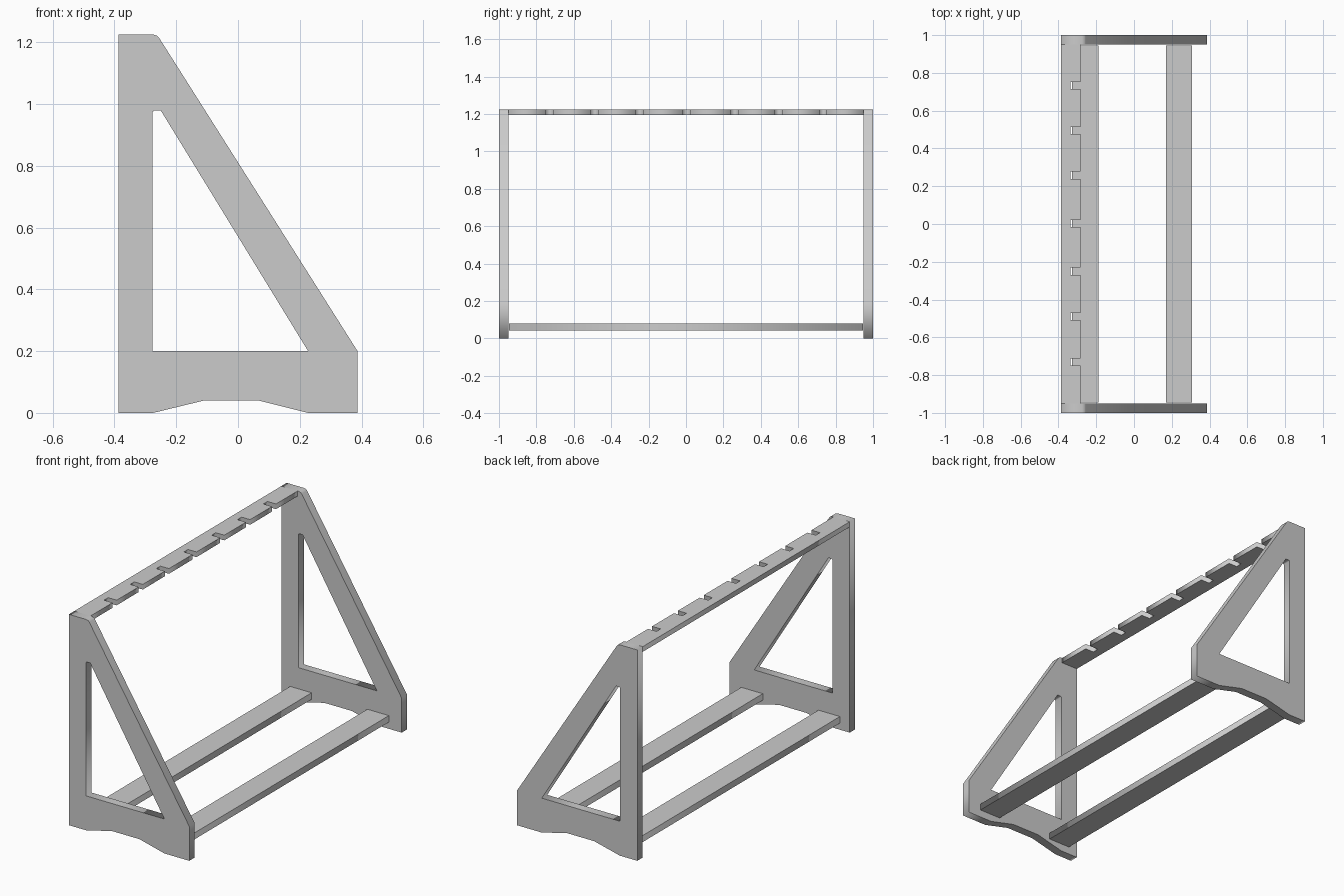
import bpy
from math import pi

if "Cube" in bpy.data.objects:
    bpy.data.objects.remove(bpy.data.objects["Cube"])


def plate(name, loops, thickness, location, upright=False):
    """Extrude closed outlines (later loops are holes) into a flat plate."""
    curve = bpy.data.curves.new(name, 'CURVE')
    curve.dimensions = '2D'
    curve.fill_mode = 'BOTH'
    curve.extrude = thickness / 2
    for points in loops:
        spline = curve.splines.new('POLY')
        spline.points.add(len(points) - 1)
        for p, (u, v) in zip(spline.points, points):
            p.co = (u, v, 0, 1)
        spline.use_cyclic_u = True
    obj = bpy.data.objects.new(name, curve)
    bpy.context.collection.objects.link(obj)
    obj.location = location
    if upright:
        obj.rotation_euler.x = pi / 2
    bpy.ops.object.select_all(action='DESELECT')
    obj.select_set(True)
    bpy.context.view_layer.objects.active = obj
    bpy.ops.object.convert(target='MESH')
    return obj


# Triangular side panels with an opening and arched feet
outline = [(-0.387, 0), (-0.275, 0), (-0.11, 0.04), (0.067, 0.04), (0.227, 0),
           (0.387, 0), (0.387, 0.2), (-0.256, 1.215), (-0.262, 1.221),
           (-0.275, 1.225), (-0.387, 1.225)]
opening = [(-0.277, 0.2), (0.227, 0.2), (-0.25, 0.979), (-0.27, 0.979),
           (-0.277, 0.975)]
for side, y in (("front", -0.975), ("back", 0.975)):
    plate(side + "_side_panel", [outline, opening], 0.05, (0, y, 0), upright=True)

# Notched top rail
rail = [(-0.387, 0.95), (-0.387, -0.95), (-0.282, -0.95)]
for y in (-0.73, -0.49, -0.25, 0.003, 0.258, 0.495, 0.733):
    rail += [(-0.282, y - 0.019), (-0.337, y - 0.019),
             (-0.337, y + 0.019), (-0.282, y + 0.019)]
rail.append((-0.282, 0.95))
plate("notched_top_rail", [rail], 0.03, (0, 0, 1.21))

# Two base rails
base = [(-0.069, -0.946), (0.069, -0.946), (0.069, 0.946), (-0.069, 0.946)]
for side, x in (("left", -0.258), ("right", 0.238)):
    plate(side + "_base_rail", [base], 0.038, (x, 0, 0.06))
